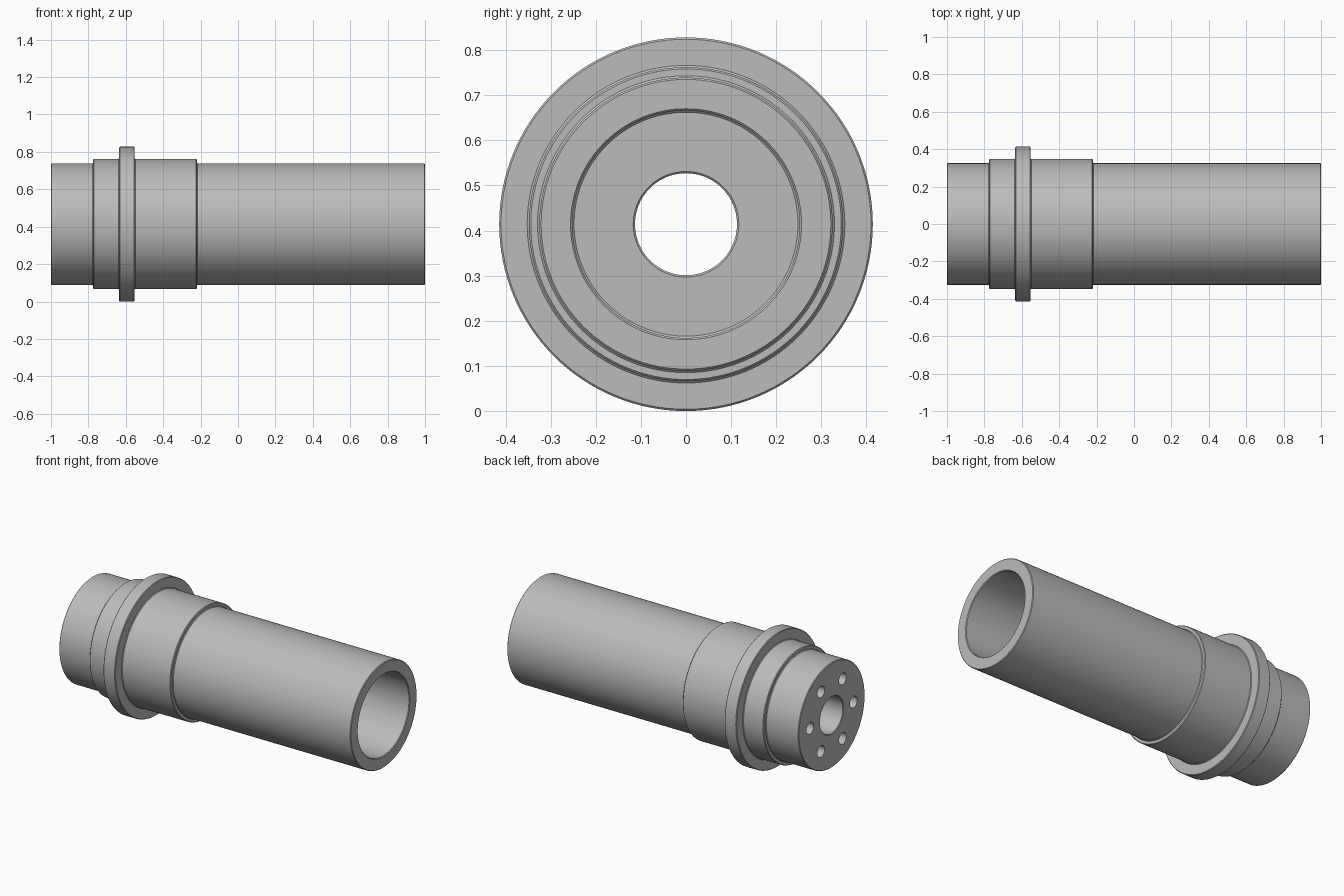
import bpy
import bmesh
from math import cos, sin, tau, radians
from mathutils import Vector, Matrix

AXIS_Z = 0.414
SEGMENTS = 128

cube = bpy.data.objects.get("Cube")
if cube:
    bpy.data.objects.remove(cube, do_unlink=True)

steel = bpy.data.materials.new("plain_grey_steel")
steel.use_nodes = True
steel.diffuse_color = (0.5, 0.5, 0.5, 1)
steel.node_tree.nodes["Principled BSDF"].inputs["Base Color"].default_value = (0.5, 0.5, 0.5, 1)


def finish(bm, name):
    """Turn a bmesh into a named object in the steel colour."""
    bmesh.ops.recalc_face_normals(bm, faces=bm.faces)
    mesh = bpy.data.meshes.new(name)
    bm.to_mesh(mesh)
    bm.free()
    mesh.materials.append(steel)
    obj = bpy.data.objects.new(name, mesh)
    bpy.context.collection.objects.link(obj)
    return obj


def lathe(name, profile):
    """Revolve a closed (x, radius) profile about the long axis."""
    bm = bmesh.new()
    rings = []
    for i in range(SEGMENTS):
        a = tau * i / SEGMENTS
        rings.append([bm.verts.new((x, r * cos(a), AXIS_Z + r * sin(a))) for x, r in profile])
    n = len(profile)
    for i, ring in enumerate(rings):
        after = rings[(i + 1) % SEGMENTS]
        for j in range(n):
            k = (j + 1) % n
            bm.faces.new((ring[j], ring[k], after[k], after[j]))
    return finish(bm, name)


# Stepped sleeve: outside with collar and flange, then bore, floor and centre hole
sleeve = lathe("stepped_sleeve", [
    (-1.0, 0.113), (-1.0, 0.325),
    (-0.775, 0.325), (-0.775, 0.348),
    (-0.635, 0.348), (-0.635, 0.414),
    (-0.553, 0.414), (-0.553, 0.348),
    (-0.22, 0.348), (-0.22, 0.325),
    (1.0, 0.325), (1.0, 0.252),
    (-0.62, 0.252), (-0.62, 0.113),
])

# Fine broken edges on every step
bevel = sleeve.modifiers.new("broken_edges", "BEVEL")
bevel.width = 0.004
bevel.segments = 1
bevel.limit_method = "ANGLE"
bevel.angle_limit = radians(40)

# Six blind bolt holes in the closed end
bm = bmesh.new()
for i in range(6):
    a = tau * i / 6
    place = Matrix.Translation(Vector((-1.0, 0.213 * cos(a), AXIS_Z + 0.213 * sin(a))))
    bmesh.ops.create_cone(bm, cap_ends=True, segments=32, radius1=0.036, radius2=0.036,
                          depth=0.4, matrix=place @ Matrix.Rotation(tau / 4, 4, "Y"))
cutter = finish(bm, "bolt_hole_cutter")
cutter.hide_render = True
cutter.hide_set(True)
holes = sleeve.modifiers.new("bolt_holes", "BOOLEAN")
holes.operation = "DIFFERENCE"
holes.solver = "EXACT"
holes.object = cutter

# Apply the cuts, drop the helper and smooth the round walls
bpy.ops.object.select_all(action="DESELECT")
bpy.context.view_layer.objects.active = sleeve
sleeve.select_set(True)
for name in ("broken_edges", "bolt_holes"):
    bpy.ops.object.modifier_apply(modifier=name)
bpy.data.objects.remove(cutter, do_unlink=True)
bpy.ops.object.shade_smooth_by_angle(angle=radians(30))
